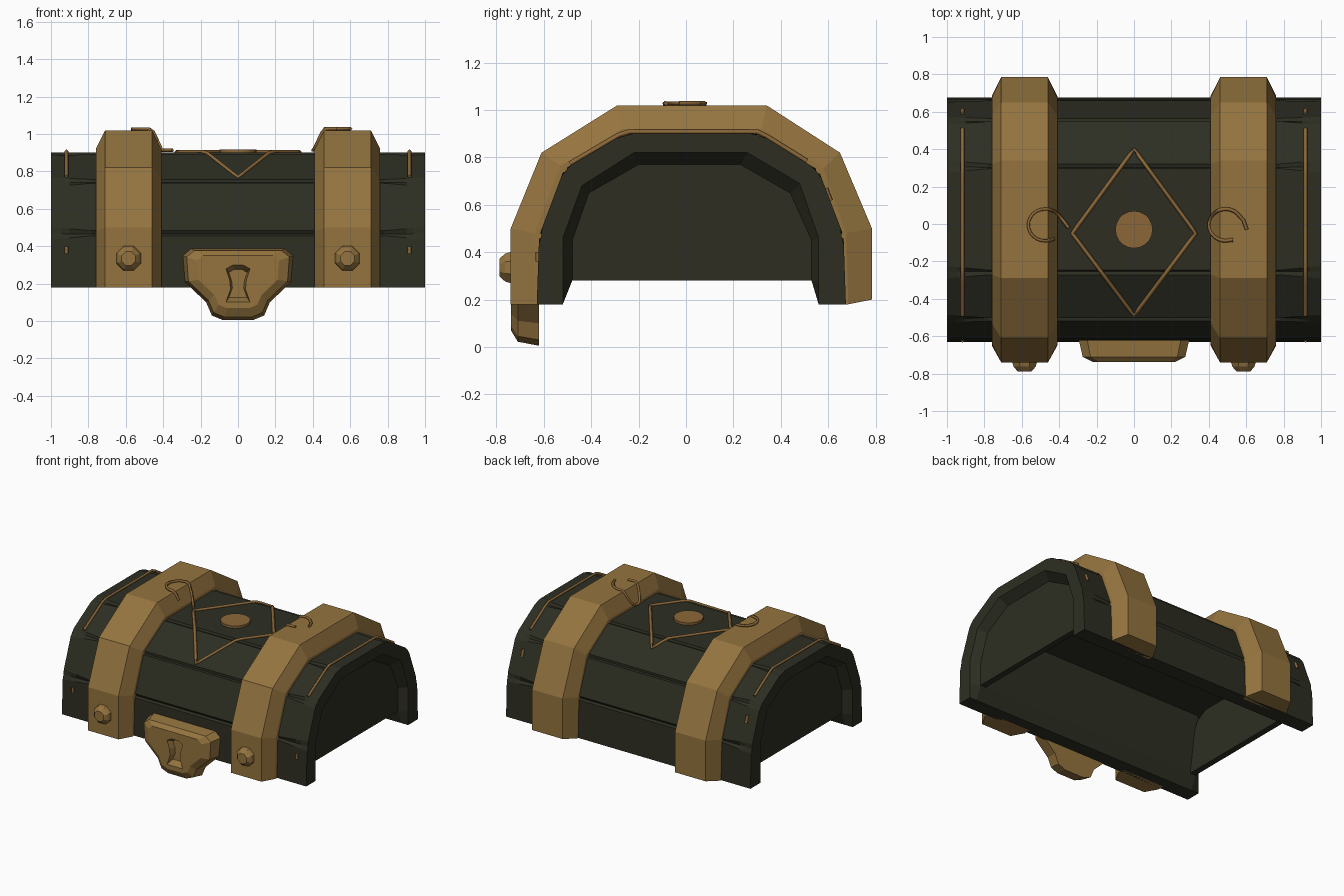
import bpy, bmesh, math
from mathutils import Vector

cube = bpy.data.objects.get("Cube")
if cube:
    bpy.data.objects.remove(cube, do_unlink=True)


def material(name, colour):
    m = bpy.data.materials.new(name)
    m.use_nodes = True
    m.diffuse_color = (*colour, 1)
    bsdf = next(n for n in m.node_tree.nodes if n.type == 'BSDF_PRINCIPLED')
    bsdf.inputs["Base Color"].default_value = (*colour, 1)
    return m


DARK = material("dark_wood", (0.026, 0.027, 0.016))
GOLD = material("bronze", (0.30, 0.175, 0.05))
TRIM = material("trim_bronze", (0.26, 0.137, 0.04))


def loft(name, rings, mat):
    """Skin a row of matching closed rings and cap both ends."""
    bm = bmesh.new()
    rows = [[bm.verts.new(p) for p in ring] for ring in rings]
    n = len(rows[0])
    for a, b in zip(rows, rows[1:]):
        for i in range(n):
            j = (i + 1) % n
            bm.faces.new((a[i], a[j], b[j], b[i]))
    bm.faces.new(rows[0][::-1])
    bm.faces.new(rows[-1])
    bmesh.ops.recalc_face_normals(bm, faces=bm.faces)
    mesh = bpy.data.meshes.new(name)
    bm.to_mesh(mesh)
    bm.free()
    mesh.materials.append(mat)
    ob = bpy.data.objects.new(name, mesh)
    bpy.context.collection.objects.link(ob)
    return ob


def wire(name, points, radius, cyclic=False):
    """Thin raised line along a path."""
    cu = bpy.data.curves.new(name, 'CURVE')
    cu.dimensions = '3D'
    cu.bevel_depth = radius
    cu.bevel_resolution = 0
    cu.use_fill_caps = True
    sp = cu.splines.new('POLY')
    sp.points.add(len(points) - 1)
    for q, p in zip(sp.points, points):
        q.co = (*p, 1)
    sp.use_cyclic_u = cyclic
    cu.materials.append(TRIM)
    ob = bpy.data.objects.new(name, cu)
    bpy.context.collection.objects.link(ob)
    bpy.ops.object.select_all(action='DESELECT')
    ob.select_set(True)
    bpy.context.view_layer.objects.active = ob
    bpy.ops.object.convert(target='MESH')


# Cross-sections in (y, z)
OUTER = [(-.63, .18), (-.62, .47), (-.515, .75), (-.26, .9),
         (.31, .9), (.56, .745), (.665, .47), (.675, .18)]
RIM = [(-.52, .18), (-.52, .28), (-.52, .46), (-.44, .68), (-.22, .82),
       (.26, .82), (.48, .69), (.56, .46), (.56, .28), (.56, .18)]
INNER = [(-.52, .18), (-.48, .28), (-.48, .45), (-.41, .65), (-.2, .77),
         (.23, .77), (.44, .65), (.53, .45), (.53, .28), (.56, .18)]
CAVITY = [(-.52, .18), (-.48, .28), (-.455, .45), (-.415, .7), (-.2, .7),
          (.23, .7), (.46, .7), (.505, .45), (.53, .28), (.56, .18)]
STRAP = [(-.74, .18), (-.74, .5), (-.61, .82), (-.29, 1.02),
         (.34, 1.02), (.65, .82), (.785, .5), (.785, .2)]
STRAP_EDGE = [(-.65, .18), (-.64, .48), (-.53, .765), (-.27, .92),
              (.32, .92), (.58, .755), (.675, .48), (.685, .18)]
STRAP_ROOT = [(-.6, .18), (-.595, .46), (-.49, .725), (-.25, .87),
              (.3, .87), (.53, .72), (.63, .46), (.645, .18)]


def grooved(width, depth):
    """Outer section with a shallow groove at each plank joint."""
    pts = [Vector(p) for p in OUTER]
    out = [pts[0]]
    for a, p, b in zip(pts, pts[1:], pts[2:]):
        inward = (Vector((.02, .3)) - p).normalized()
        out += [p + (a - p).normalized() * width, p + inward * depth,
                p + (b - p).normalized() * width]
    return out + [pts[-1]]


# Hollow planked shell with bevelled end rims and a boxy cavity
stations = [(1, .035, .009, RIM), (.94, .03, .012, INNER),
            (.9, .025, .014, CAVITY), (.78, .014, .016, CAVITY)]
ends = [(-x, *rest) for x, *rest in stations] + stations[::-1]
loft("lid_shell", [[(x, *p) for p in grooved(w, d) + s[::-1]]
                   for x, w, d, s in ends], DARK)

for side, label in ((1, "left"), (-1, "right")):
    # Recessed end panel
    loft(label + "_end_panel",
         [[(side * x, *p) for p in INNER[1:-1]] for x in (.895, .94)], DARK)

    # Strap with chamfered sides, seated into the shell
    loft(label + "_strap",
         [[(side * .41, *r), (side * .41, *e), (side * .46, *s),
           (side * .71, *s), (side * .76, *e), (side * .76, *r)]
          for r, e, s in zip(STRAP_ROOT, STRAP_EDGE, STRAP)], GOLD)

    # Rivet
    loft(label + "_rivet",
         [[(side * .585 + r * math.cos(a), y, .335 + r * math.sin(a))
           for a in (math.pi * (k + .5) / 4 for k in range(8))]
          for y, r in ((-.73, .074), (-.763, .064), (-.788, .04))], GOLD)

# Lock plate
half = [(.08, .005), (.14, .03), (.17, .1), (.285, .21), (.295, .35), (.25, .387)]
outline = half + [(-x, z) for x, z in half[::-1]]
lock = loft("lock_plate",
            [[(x * s, y, .25 + (z - .25) * s) for x, z in outline]
             for y, s in ((-.62, 1), (-.71, .93), (-.738, .74))], GOLD)

# Keyhole cut into the lock
key = [(.065, .1), (.04, .17), (.045, .22), (.065, .28), (.03, .3)]
key += [(-x, z) for x, z in key[::-1]]
cutter = loft("keyhole_cutter",
              [[(x * s, y, .2 + (z - .2) * s) for x, z in key]
               for y, s in ((-.76, 1.1), (-.69, .75))], GOLD)
cutter.hide_render = True
mod = lock.modifiers.new("keyhole", 'BOOLEAN')
mod.operation = 'DIFFERENCE'
mod.object = cutter
mod.solver = 'EXACT'
bpy.ops.object.select_all(action='DESELECT')
bpy.context.view_layer.objects.active = lock
lock.select_set(True)
bpy.ops.object.modifier_apply(modifier=mod.name)
bpy.data.objects.remove(cutter, do_unlink=True)


def lid_height(y):
    for (y0, z0), (y1, z1) in zip(OUTER, OUTER[1:]):
        if y0 <= y <= y1:
            return z0 + (z1 - z0) * (y - y0) / (y1 - y0)
    return .18


def strap_height(x):
    t = min(max((abs(x) - .405) / .055, 0), 1)
    return .91 + .115 * t


# Diamond line draped over the lid
corners = [(0, .4), (.33, -.05), (0, -.49), (-.33, -.05)]
path = []
for a, b in zip(corners, corners[1:] + corners[:1]):
    for k in range(14):
        p = Vector(a).lerp(Vector(b), k / 14)
        path.append((p.x, p.y, lid_height(p.y) + .004))
wire("diamond_trim", path, .011, True)

# Round medallion
loft("medallion",
     [[(.1 * math.cos(a), -.03 + .1 * math.sin(a), z)
       for a in (math.tau * k / 20 for k in range(20))] for z in (.89, .917)], TRIM)


# Open hooks on the strap tops
def hook(name, cx, start, stop, tail):
    pts = list(tail)
    for k in range(17):
        a = math.radians(start + (stop - start) * k / 16)
        pts.append((cx + .09 * math.cos(a), -.005 + .085 * math.sin(a)))
    wire(name, [(x, y, strap_height(x) + .003) for x, y in pts], .01)


hook("right_hook", -.475, 60, 300, [(-.35, -.02), (-.38, .02), (-.405, .05)])
hook("left_hook", .49, 290, 45, [(.53, -.085)])
wire("left_hook_tail", [(x, y, strap_height(x) + .003)
                        for x, y in ((.553, .055), (.585, .02), (.603, -.03))], .01)

# Lines and small studs near both ends
for x, label in ((.917, "left"), (-.917, "right")):
    ys = [-.49 + k / 24 for k in range(25)]
    wire(label + "_end_line", [(x, y, lid_height(y) + .008) for y in ys], .011)
    wire(label + "_front_stud", [(x, -.624, z) for z in (.36, .4)], .011)
    wire(label + "_back_stud", [(x, y, lid_height(y) + .003) for y in (.59, .61)], .011)
